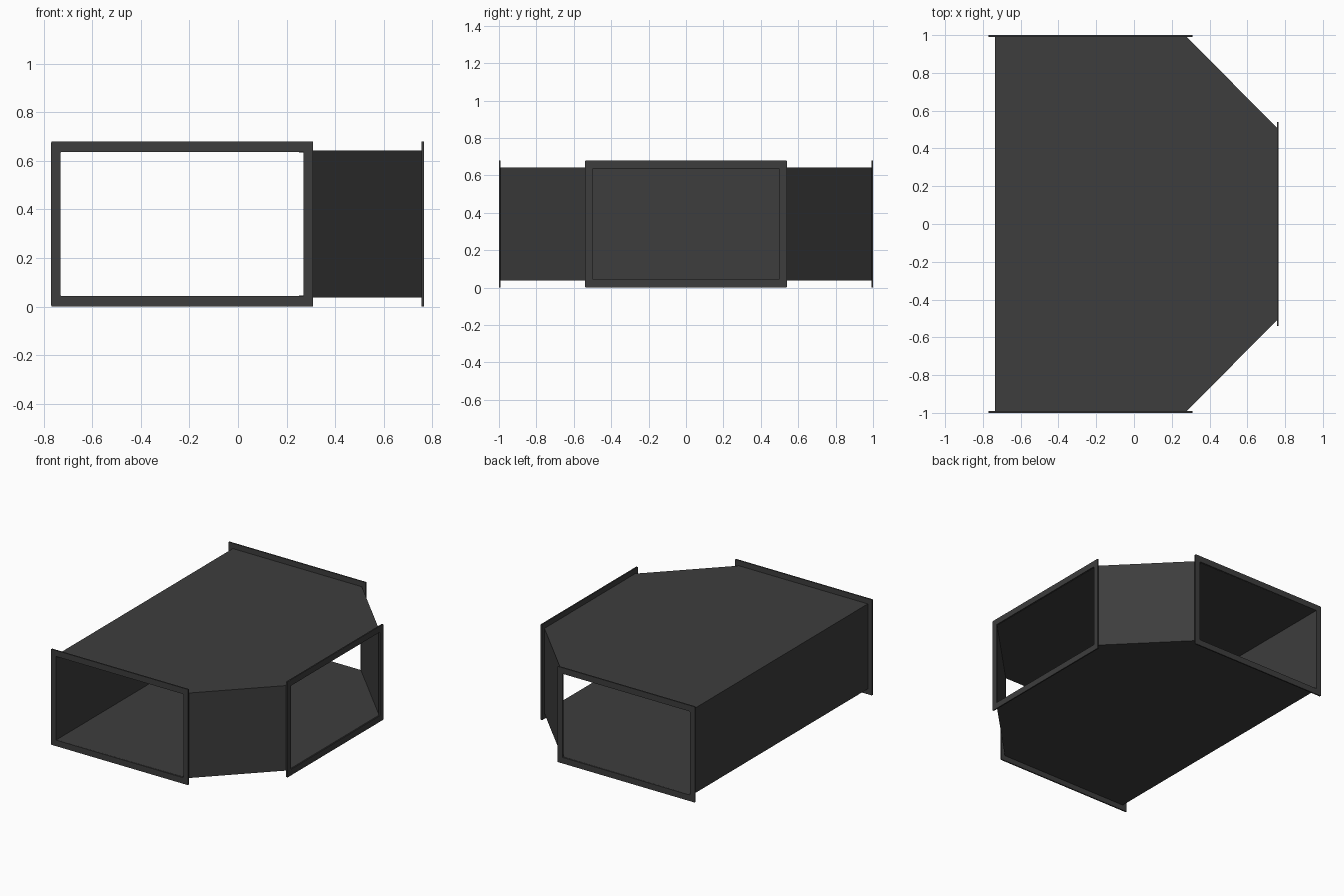
import bpy, bmesh
from mathutils import Matrix, Vector
from math import pi

cube = bpy.data.objects.get("Cube")
if cube:
    bpy.data.objects.remove(cube, do_unlink=True)

HEIGHT = 0.68
MID_Z = HEIGHT / 2
HALF_OPEN = 0.5       # half width of each opening
HALF_OPEN_Z = 0.297   # half height of each opening
LIP = 0.039           # flange width around the opening
SHEET = 0.005
FLANGE = 0.009
BODY_X = -0.23        # centre of the front and back openings
END_X = 0.765
END_Y = 1.0

metal = bpy.data.materials.new("dark grey metal")
metal.use_nodes = True
colour = (0.047, 0.047, 0.047, 1)
metal.diffuse_color = colour
metal.node_tree.nodes["Principled BSDF"].inputs["Base Color"].default_value = colour


def make_object(name, bm):
    mesh = bpy.data.meshes.new(name)
    bm.to_mesh(mesh)
    bm.free()
    mesh.materials.append(metal)
    obj = bpy.data.objects.new(name, mesh)
    bpy.context.collection.objects.link(obj)
    return obj


# Hollow sheet body: a six-sided prism with three sides left open
def make_body():
    half = HALF_OPEN + SHEET
    y = END_Y - FLANGE / 2
    x = END_X - FLANGE / 2
    outline = [(BODY_X - half, -y), (BODY_X + half, -y), (x, -half),
               (x, half), (BODY_X + half, y), (BODY_X - half, y)]
    half_z = HALF_OPEN_Z + SHEET
    bm = bmesh.new()
    base = bm.faces.new([bm.verts.new((px, py, MID_Z - half_z)) for px, py in outline])
    new = bmesh.ops.extrude_face_region(bm, geom=[base], use_keep_orig=True)["geom"]
    bmesh.ops.translate(bm, vec=(0, 0, 2 * half_z),
                        verts=[v for v in new if isinstance(v, bmesh.types.BMVert)])
    bmesh.ops.recalc_face_normals(bm, faces=bm.faces)
    bm.normal_update()
    openings = [f for f in bm.faces if abs(f.normal.y) > 0.9 or f.normal.x > 0.9]
    bmesh.ops.delete(bm, geom=openings, context='FACES')
    body = make_object("duct_body", bm)
    solid = body.modifiers.new("sheet thickness", 'SOLIDIFY')
    solid.thickness = SHEET
    solid.offset = -1
    solid.use_even_offset = True


# Flat rectangular flange with slightly softened corners
def make_flange(name, centre, turn):
    bm = bmesh.new()

    def ring(w, h):
        return [bm.verts.new((sx * w, 0, sz * h))
                for sx, sz in ((-1, -1), (1, -1), (1, 1), (-1, 1))]

    inner = ring(HALF_OPEN, HALF_OPEN_Z)
    outer = ring(HALF_OPEN + LIP, MID_Z)
    faces = [bm.faces.new((outer[i], outer[(i + 1) % 4], inner[(i + 1) % 4], inner[i]))
             for i in range(4)]
    new = bmesh.ops.extrude_face_region(bm, geom=faces, use_keep_orig=True)["geom"]
    bmesh.ops.translate(bm, vec=(0, FLANGE, 0),
                        verts=[v for v in new if isinstance(v, bmesh.types.BMVert)])
    bmesh.ops.recalc_face_normals(bm, faces=bm.faces)
    corners = [e for e in bm.edges
               if abs((e.verts[0].co - e.verts[1].co).normalized().y) > 0.9]
    bmesh.ops.bevel(bm, geom=corners, offset=0.004, segments=2, profile=0.5,
                    affect='EDGES')
    bm.transform(Matrix.Translation(Vector(centre)) @ Matrix.Rotation(turn, 4, 'Z'))
    make_object(name, bm)


make_body()
make_flange("front_flange", (BODY_X, -END_Y, MID_Z), 0)
make_flange("back_flange", (BODY_X, END_Y, MID_Z), pi)
make_flange("left_flange", (END_X, 0, MID_Z), pi / 2)
